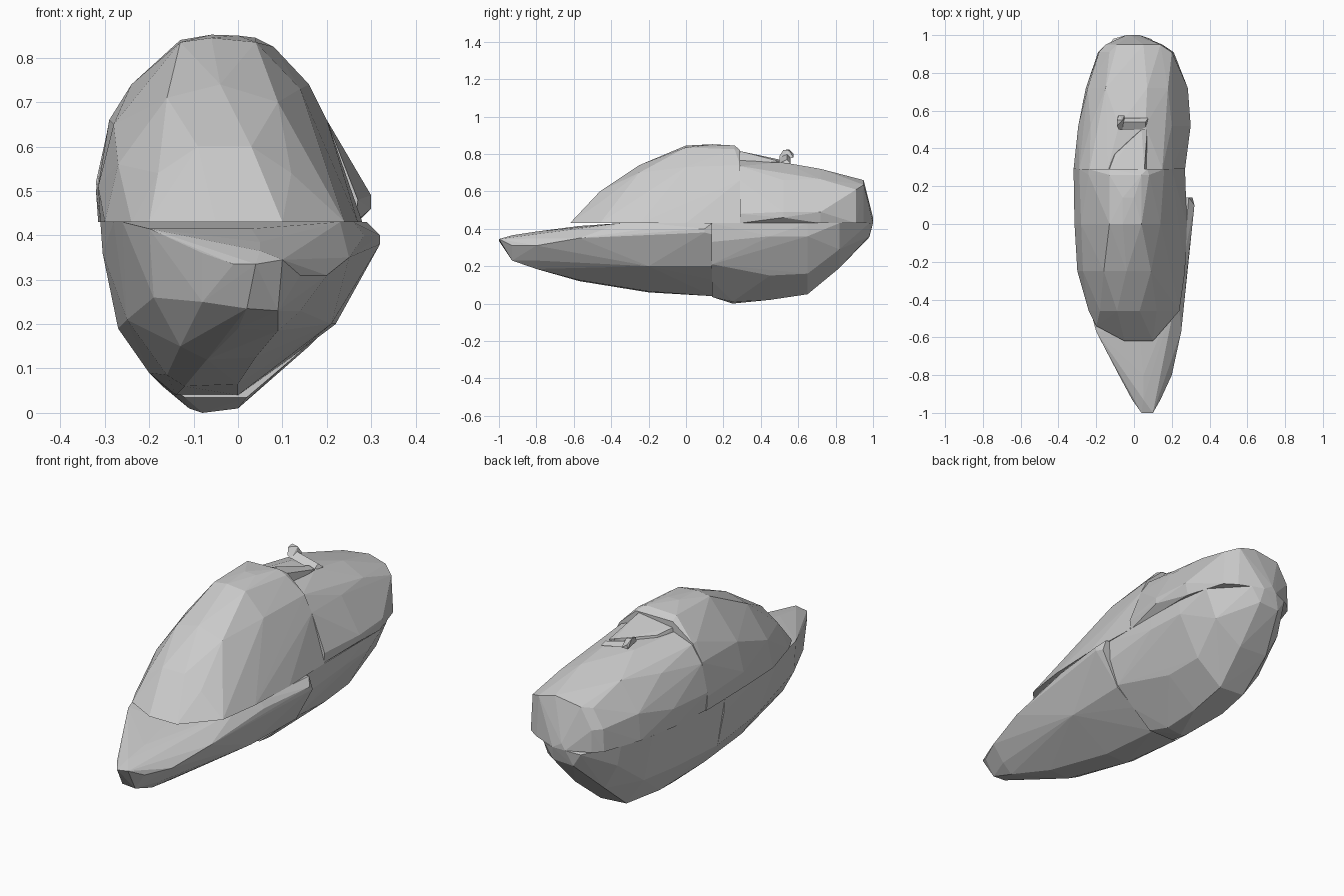
import bpy, bmesh


def hull(name, sections):
    """Faceted convex block wrapped around cross-sections {y: [(x, z), ...]}."""
    bm = bmesh.new()
    for y, pts in sections.items():
        for x, z in pts:
            bm.verts.new((x, y, z))
    res = bmesh.ops.convex_hull(bm, input=bm.verts)
    junk = {g for g in res["geom_interior"] + res["geom_unused"]
            if isinstance(g, bmesh.types.BMVert)}
    bmesh.ops.delete(bm, geom=list(junk), context="VERTS")
    bmesh.ops.recalc_face_normals(bm, faces=bm.faces)
    mesh = bpy.data.meshes.new(name)
    bm.to_mesh(mesh)
    bm.free()
    obj = bpy.data.objects.new(name, mesh)
    bpy.context.collection.objects.link(obj)
    return obj


# Domed front half of the upper shell
hull("upper_front_shell", {
    -0.62: [(-.05, .43), (.10, .43)],
    -0.54: [(-.20, .43), (.17, .43)],
    -0.46: [(-.24, .43), (-.18, .54), (-.09, .60), (.03, .60), (.12, .54), (.24, .43)],
    -0.25: [(-.30, .43), (-.27, .56), (-.16, .71), (-.04, .74), (.09, .70), (.27, .43)],
    0.00: [(-.31, .43), (-.315, .51), (-.28, .65), (-.13, .835), (-.06, .845),
           (.04, .835), (.14, .73), (.28, .43)],
    0.14: [(-.06, .852), (.00, .85)],
    0.26: [(-.24, .74), (-.13, .84), (.04, .845), (.08, .825)],
    0.29: [(-.315, .43), (-.32, .50), (-.29, .66), (-.24, .74), (-.13, .82),
           (.07, .82), (.16, .74), (.20, .66), (.27, .43)],
})

# Rear half of the upper shell, tapering to a blunt end
hull("upper_rear_shell", {
    0.29: [(-.31, .43), (-.32, .52), (-.29, .655), (-.235, .735), (-.14, .77),
           (.07, .765), (.15, .735), (.20, .66), (.27, .48), (.265, .43)],
    0.52: [(-.295, .43), (-.295, .52), (-.23, .68), (-.08, .755), (.06, .755),
           (.20, .66), (.30, .49), (.30, .46), (.26, .43)],
    0.72: [(-.255, .43), (-.245, .56), (-.15, .70), (.07, .72), (.18, .665),
           (.285, .49), (.27, .43)],
    0.91: [(-.19, .43), (-.185, .54), (-.13, .63), (.20, .61), (.21, .43)],
    0.95: [(-.15, .54), (-.09, .64), (.05, .66), (.14, .635), (-.15, .43), (.15, .43)],
    1.00: [(-.04, .43), (.03, .43), (-.02, .46)],
})

# Pointed lower nose with a deck rolling down to the right
hull("lower_front_hull", {
    -1.00: [(.04, .335), (.10, .345)],
    -0.93: [(-.01, .335), (.14, .31), (.02, .235), (.09, .23), (.05, .365)],
    -0.80: [(-.08, .36), (.05, .385), (.20, .31), (-.08, .25), (.00, .19),
            (.09, .185), (.14, .23)],
    -0.57: [(-.20, .415), (.03, .415), (.25, .35), (-.19, .26), (-.13, .15),
            (-.07, .12), (.04, .125), (.18, .24)],
    -0.35: [(-.26, .43), (.23, .43)],
    -0.20: [(-.28, .43), (.26, .43), (.285, .40), (-.25, .21), (-.16, .085),
            (-.12, .06), (.00, .065), (.21, .20)],
    0.14: [(-.31, .43), (-.305, .36), (-.27, .19), (-.20, .09), (-.14, .04),
           (.00, .04), (.12, .125), (.22, .20), (.31, .37), (.29, .43)],
    0.10: [(.32, .38), (.32, .40)],
})

# Rounded lower rear belly
hull("lower_rear_hull", {
    0.14: [(-.31, .43), (-.27, .19), (-.20, .09), (-.12, .035), (.02, .035),
           (.12, .12), (.22, .21), (.265, .33), (.27, .43)],
    0.25: [(-.11, .01), (-.08, .00), (.00, .01)],
    0.45: [(-.30, .43), (-.26, .20), (-.17, .06), (.00, .02), (.16, .15),
           (.27, .36), (.27, .43)],
    0.65: [(-.27, .43), (-.225, .20), (-.13, .06), (.01, .05), (.15, .16),
           (.26, .36), (.265, .43)],
    0.82: [(-.22, .43), (-.20, .33), (-.13, .20), (.03, .19), (.18, .29), (.24, .43)],
    0.98: [(-.11, .42), (-.07, .355), (.04, .36), (.09, .43)],
    1.00: [(-.04, .43), (.03, .43)],
})

# Sloping wedge behind the dome
hull("deck_wedge", {
    0.29: [(-.14, .74), (-.13, .79), (.055, .815), (.07, .74)],
    0.37: [(-.11, .74), (-.10, .775)],
    0.44: [(-.03, .74), (-.02, .775)],
    0.50: [(.04, .77), (.07, .76), (.05, .73)],
})

# Small bent lever with a swollen end
hull("lever_arm", {
    0.50: [(-.06, .78), (.06, .75)],
    0.54: [(-.06, .80), (.06, .77)],
    0.56: [(-.07, .78), (.075, .75)],
})
hull("lever_knob", {
    0.50: [(-.06, .775), (-.08, .79)],
    0.52: [(-.09, .82), (-.05, .77)],
    0.55: [(-.09, .825), (-.06, .82)],
    0.575: [(-.085, .78), (-.08, .80), (-.05, .78)],
})
